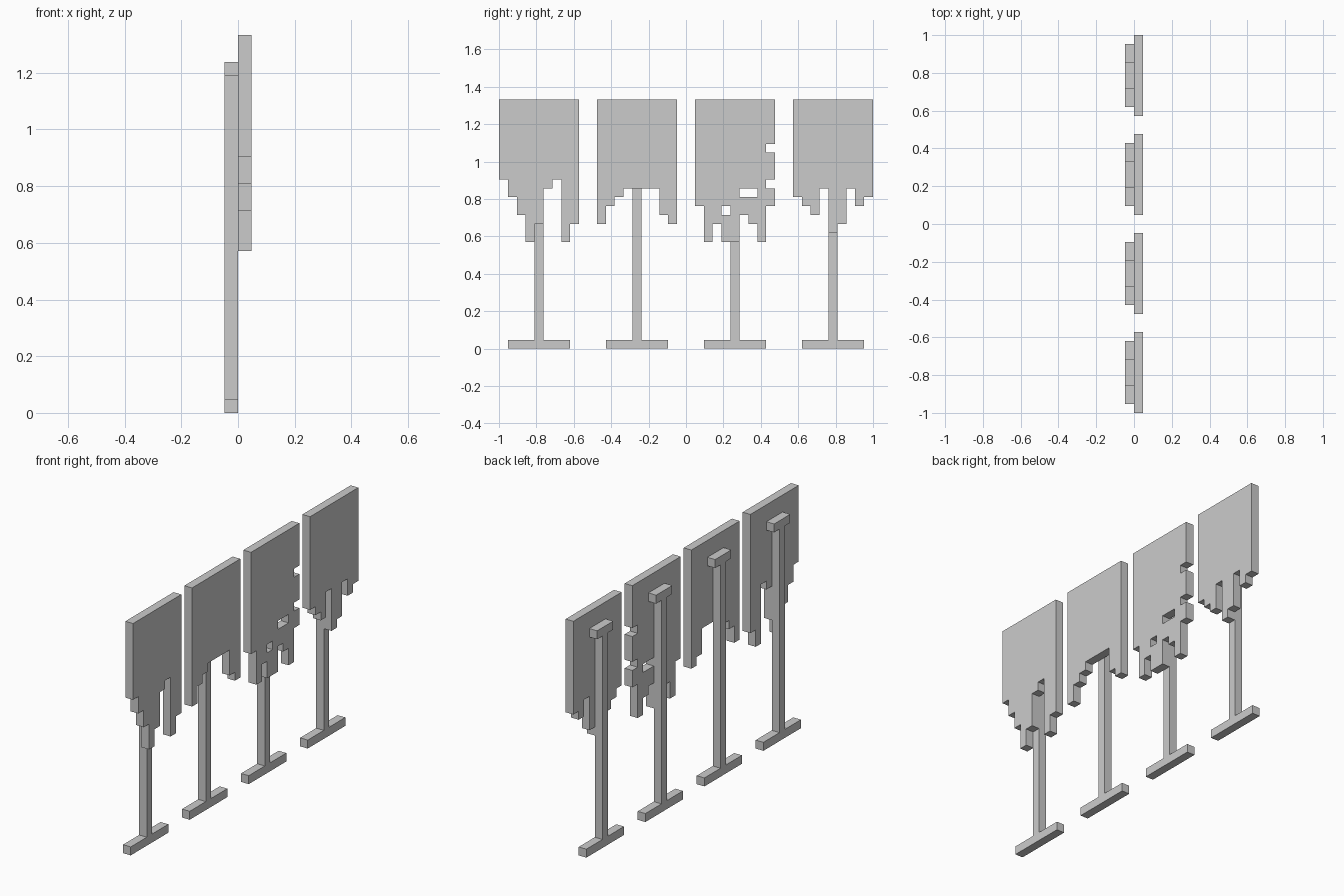
import bpy, bmesh
from mathutils import Vector

if "Cube" in bpy.data.objects:
    bpy.data.objects.remove(bpy.data.objects["Cube"])

U = 2 / 42          # block size: four banners span 42 blocks
TOP = 28            # banner top, in blocks
WIDTH = 9           # banner width, in blocks


def plate(name, cells, x, y):
    """One-block-thick plate made from (column, row) cells, from x to x + U."""
    bm = bmesh.new()
    for c, r in cells:
        corners = ((c, r), (c + 1, r), (c + 1, r + 1), (c, r + 1))
        bm.faces.new([bm.verts.new((x, y + a * U, b * U)) for a, b in corners])
    bmesh.ops.remove_doubles(bm, verts=bm.verts, dist=U / 100)
    ext = bmesh.ops.extrude_face_region(bm, geom=bm.faces[:], use_keep_orig=True)
    moved = [g for g in ext["geom"] if isinstance(g, bmesh.types.BMVert)]
    bmesh.ops.translate(bm, verts=moved, vec=Vector((U, 0, 0)))
    bmesh.ops.recalc_face_normals(bm, faces=bm.faces)
    # merge the cells into large flat faces
    bmesh.ops.dissolve_limit(bm, angle_limit=0.01, verts=bm.verts, edges=bm.edges)
    mesh = bpy.data.meshes.new(name)
    bm.to_mesh(mesh)
    bm.free()
    obj = bpy.data.objects.new(name, mesh)
    bpy.context.collection.objects.link(obj)
    return obj


# bottom row of each column of the torn hems, and cells torn out of the cloth
hems = [
    ((19, 17, 15, 12, 14, 18, 19, 12, 14), ()),
    ((14, 16, 17, 18, 18, 18, 18, 15, 14), ()),
    ((16, 12, 14, 12, 12, 15, 14, 12, 16),
     ((3, 15), (5, 17), (6, 17), (8, 18), (8, 22))),
    ((17, 16, 15, 18, 13, 14, 18, 16, 17), ()),
]

# stand: foot, pole and top crossbar
stand = ([(c, 0) for c in range(1, 8)]
         + [(4, r) for r in range(1, 25)]
         + [(c, 25) for c in range(3, 6)])

for i, (hem, holes) in enumerate(hems):
    y = -1 + i * (WIDTH + 2) * U
    cloth = [(c, r) for c, low in enumerate(hem)
             for r in range(low, TOP) if (c, r) not in holes]
    plate(f"banner_cloth_{i + 1}", cloth, 0, y)
    plate(f"banner_stand_{i + 1}", stand, -U, y)
